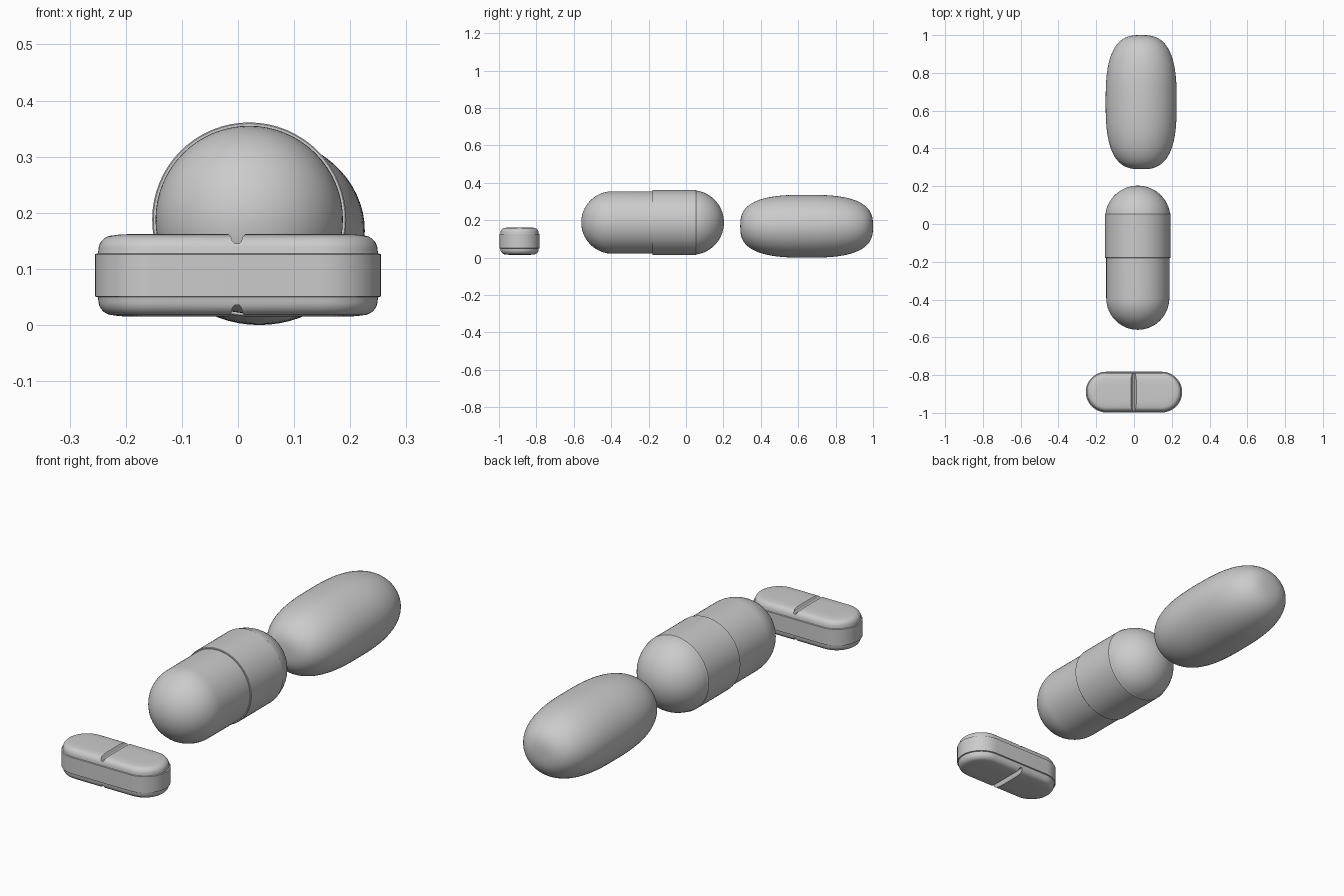
import bpy, bmesh
from math import sin, cos, pi, radians

if "Cube" in bpy.data.objects:
    bpy.data.objects.remove(bpy.data.objects["Cube"])


def loft(name, rings, angle=30):
    """Skin a list of equal-length point rings and cap both ends."""
    bm = bmesh.new()
    loops = [[bm.verts.new(p) for p in ring] for ring in rings]
    n = len(loops[0])
    for a, b in zip(loops, loops[1:]):
        for i in range(n):
            j = (i + 1) % n
            bm.faces.new((a[i], a[j], b[j], b[i]))
    bm.faces.new(loops[0][::-1])
    bm.faces.new(loops[-1])
    bmesh.ops.recalc_face_normals(bm, faces=bm.faces)
    mesh = bpy.data.meshes.new(name)
    bm.to_mesh(mesh)
    bm.free()
    obj = bpy.data.objects.new(name, mesh)
    bpy.context.collection.objects.link(obj)
    bpy.ops.object.select_all(action='DESELECT')
    obj.select_set(True)
    bpy.context.view_layer.objects.active = obj
    bpy.ops.object.shade_smooth_by_angle(angle=radians(angle))
    return obj


def oval(cx, cz, y, rx, rz, n=64):
    return [(cx + rx * cos(2 * pi * i / n), y, cz + rz * sin(2 * pi * i / n)) for i in range(n)]


# Softgel: elliptical section, superelliptic length profile
rings = []
for k in range(49):
    t = pi * (k + 0.15) / 48.3
    e = 2 / 2.8
    c, s = -cos(t), sin(t)
    y = 0.645 + 0.355 * abs(c) ** e * (1 if c > 0 else -1)
    r = s ** e
    rings.append(oval(0.038, 0.168, y, 0.188 * r, 0.168 * r))
loft("softgel", rings)


# Two-piece capsule: body slides into a slightly wider cap
def capsule_part(name, profile):
    loft(name, [oval(0.02, 0.188, y, r, r) for y, r in profile], 20)


ARC = [pi / 2 * (k + 0.15) / 20.15 for k in range(21)]
R = 0.167
capsule_part("capsule_body",
             [(-0.392 - 0.168 * cos(a), R * sin(a)) for a in ARC] + [(-0.15, R)])
S = 0.173
dome = [(0.03 + S * cos(a), S * sin(a)) for a in reversed(ARC)]
dome = [p for p in dome if p[0] > 0.057]
capsule_part("capsule_cap",
             [(-0.18, R - 0.004), (-0.18, S - 0.002), (-0.178, S), (0.053, S), (0.056, 0.1705)] + dome)


# Scored tablet: stadium outline with a raised belt and rounded edges
def stadium(inset, z, n=24):
    half, r = 0.147, 0.108 - inset
    pts = []
    for side in (1, -1):
        for i in range(n + 1):
            a = -pi / 2 + pi * i / n
            pts.append((side * (half + r * cos(a)), -0.89 + side * r * sin(a), z))
    return pts


edge = [(0.065, 0.0735), (0.045, 0.0728)]
edge += [(0.032 - 0.026 * sin(a), 0.044 + 0.027 * cos(a)) for a in (pi * k / 16 for k in range(1, 9))]
edge += [(0.005, 0.039), (0.0, 0.0375)]
MID = 0.0885
section = [(i, MID - h) for i, h in edge] + [(i, MID + h) for i, h in reversed(edge)]
tablet = loft("scored_tablet", [stadium(i, z) for i, z in section])

# Score lines across the top and bottom
for sign, depth in ((1, 0.017), (-1, 0.021)):
    zs = MID + sign * 0.0735
    shape = [(0.022, 0.01), (0.014, -0.001), (0.010, -0.006), (0.008, -depth * 0.75), (0.004, -depth)]
    outline = shape + [(-x, d) for x, d in reversed(shape)]
    cutter = loft("score_cutter", [[(x - 0.002, y, zs + sign * d) for x, d in outline]
                                   for y in (-1.1, -0.7)])
    cutter.hide_render = True
    bpy.context.view_layer.objects.active = tablet
    mod = tablet.modifiers.new("score", 'BOOLEAN')
    mod.operation = 'DIFFERENCE'
    mod.solver = 'EXACT'
    mod.object = cutter
    bpy.ops.object.modifier_move_to_index(modifier="score", index=0)
    bpy.ops.object.modifier_apply(modifier="score")
    bpy.data.objects.remove(cutter)
bpy.ops.object.select_all(action='DESELECT')
tablet.select_set(True)
bpy.ops.object.shade_smooth_by_angle(angle=radians(30))
